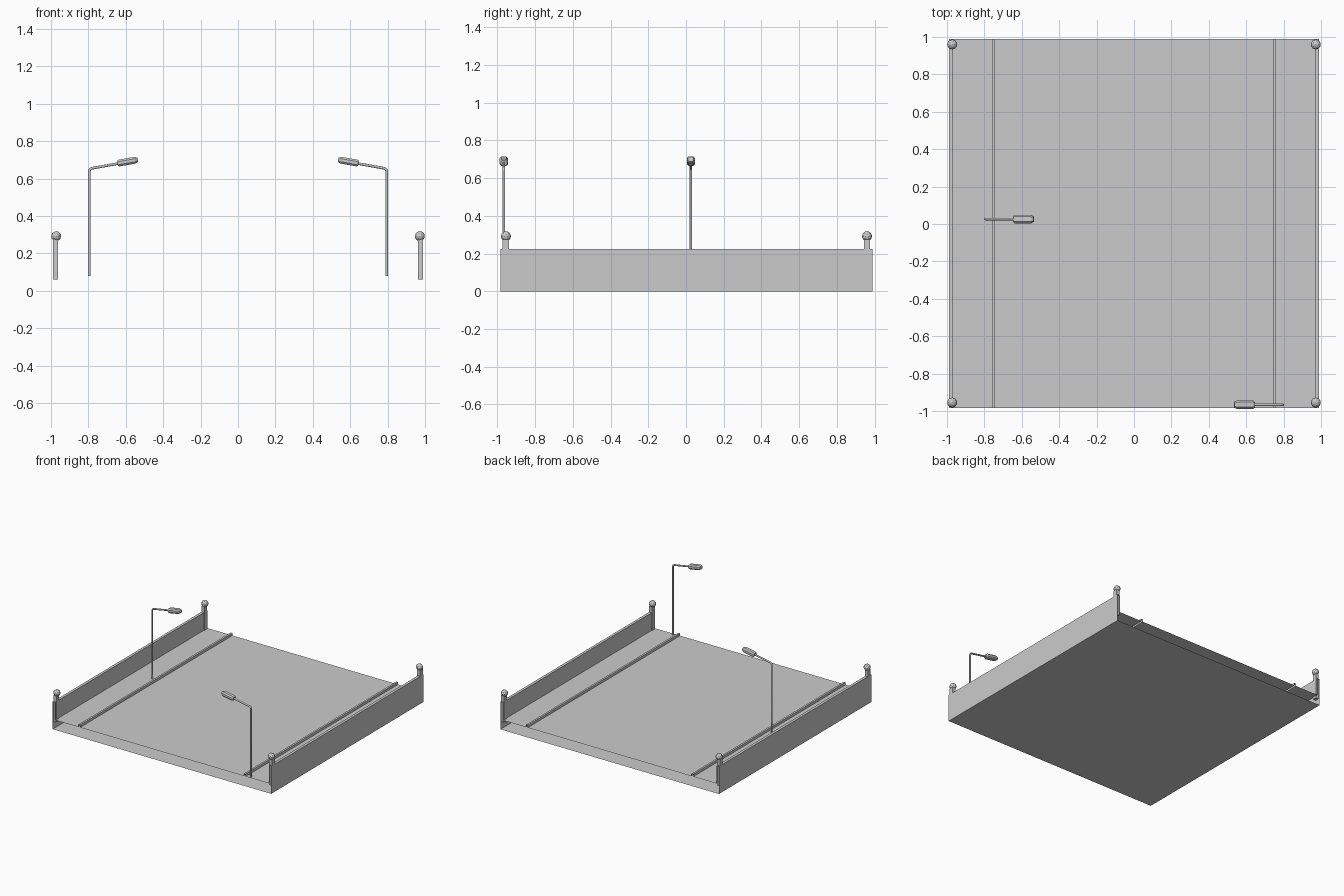
import bpy, bmesh, math
from mathutils import Vector, Matrix

if "Cube" in bpy.data.objects:
    bpy.data.objects.remove(bpy.data.objects["Cube"])

Y0, Y1 = -0.984, 0.988


def finish(name, bm):
    me = bpy.data.meshes.new(name)
    bm.to_mesh(me)
    bm.free()
    ob = bpy.data.objects.new(name, me)
    bpy.context.collection.objects.link(ob)
    return ob


def loft(bm, rings, cap=False):
    """Skin closed rings of points; optionally cap both ends."""
    vs = [[bm.verts.new(p) for p in r] for r in rings]
    n = len(vs[0])
    for a, b in zip(vs, vs[1:]):
        for i in range(n):
            j = (i + 1) % n
            bm.faces.new((a[i], a[j], b[j], b[i]))
    if cap:
        bm.faces.new(vs[0][::-1])
        bm.faces.new(vs[-1])
    bmesh.ops.recalc_face_normals(bm, faces=bm.faces[:])


# Bridge deck: hollow section open at both ends, with parapets and kerbs
half = [(0.99, 0), (0.99, 0.08), (0.99, 0.225), (0.968, 0.225), (0.968, 0.08),
        (0.758, 0.08), (0.758, 0.1), (0.742, 0.1), (0.742, 0.08)]
section = half + [(-x, z) for x, z in reversed(half)]
bm = bmesh.new()
loft(bm, [[(x, y, z) for x, z in section] for y in (Y0, Y1)])
# outward normals for the open tube: the lowest face must look down
low = min(bm.faces, key=lambda f: f.calc_center_median().z)
if low.normal.z > 0:
    bmesh.ops.reverse_faces(bm, faces=bm.faces[:])
finish("bridge_deck", bm)

# Corner posts with faceted ball finials
for sx in (-1, 1):
    for y in (-0.955, 0.96):
        bm = bmesh.new()
        bmesh.ops.create_cube(bm, size=1, matrix=Matrix.Translation((sx * 0.9765, y, 0.168))
                              @ Matrix.Diagonal((0.027, 0.034, 0.216, 1)))
        finish("parapet_post", bm)
        bm = bmesh.new()
        bmesh.ops.create_icosphere(bm, subdivisions=2, radius=0.027,
                                   matrix=Matrix.Translation((sx * 0.972, y, 0.292)))
        finish("post_ball", bm)


def street_lamp(sx, y):
    tilt = math.radians(10)
    d = Vector((math.cos(tilt), 0, math.sin(tilt)))   # arm direction, towards the road
    up = Vector((-d.z, 0, d.x))
    side = Vector((0, 1, 0))

    def place(p):
        return Vector((sx * (0.795 - p.x), y + p.y, p.z))

    # Bent pole
    path = [((0, 0, 0.078), 0), ((0, 0, 0.64), 10), ((0.004, 0, 0.65), 40),
            ((0.014, 0, 0.655), 80), ((0.165, 0, 0.682), 80)]
    rings = []
    for c, deg in path:
        a = math.radians(deg)
        u = Vector((math.cos(a), 0, -math.sin(a)))
        rings.append([place(Vector(c) + 0.007 * (u * math.cos(t) + side * math.sin(t)))
                      for t in (i * math.tau / 8 for i in range(8))])
    bm = bmesh.new()
    loft(bm, rings, True)
    pole = finish("lamp_pole", bm)
    for p in pole.data.polygons:
        p.use_smooth = len(p.vertices) == 4

    # Chamfered lamp head
    octo = [(1, 0.45), (0.6, 1), (-0.6, 1), (-1, 0.45),
            (-1, -0.45), (-0.6, -1), (0.6, -1), (1, -0.45)]
    c = Vector((0.205, 0, 0.691))
    bm = bmesh.new()
    loft(bm, [[place(c + d * t + side * (w * 0.022 * s) + up * (h * 0.018 * s)) for w, h in octo]
              for t, s in ((-0.055, 0.75), (-0.047, 1), (0.04, 1), (0.055, 0.65))], True)
    finish("lamp_head", bm)


street_lamp(-1, 0.026)
street_lamp(1, -0.966)
